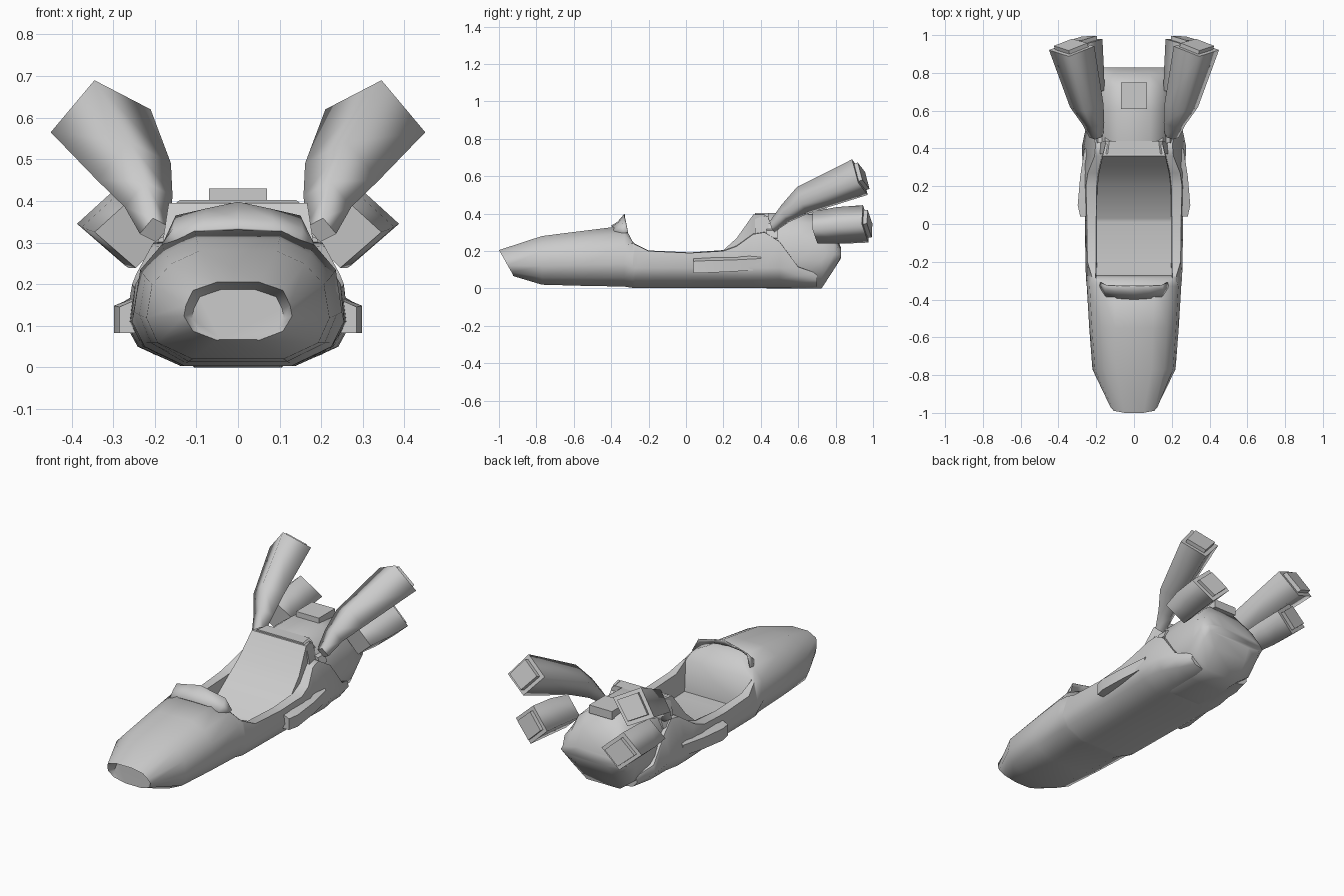
import bpy, bmesh, math
from mathutils import Vector

if "Cube" in bpy.data.objects:
    bpy.data.objects.remove(bpy.data.objects["Cube"])

grey = bpy.data.materials.new("hull grey")
grey.use_nodes = True
grey.diffuse_color = (0.6, 0.6, 0.6, 1)
grey.node_tree.nodes["Principled BSDF"].inputs["Base Color"].default_value = (0.6, 0.6, 0.6, 1)


def finish(name, bm, angle):
    """Turn a bmesh into a shaded object."""
    bmesh.ops.recalc_face_normals(bm, faces=bm.faces)
    mesh = bpy.data.meshes.new(name)
    bm.to_mesh(mesh)
    bm.free()
    mesh.materials.append(grey)
    ob = bpy.data.objects.new(name, mesh)
    bpy.context.collection.objects.link(ob)
    bpy.ops.object.select_all(action='DESELECT')
    ob.select_set(True)
    bpy.context.view_layer.objects.active = ob
    bpy.ops.object.shade_smooth_by_angle(angle=math.radians(angle))
    return ob


def loft(name, rings, angle=40, closed=True):
    """Skin a list of equal rings of points; cap the ends of closed rings."""
    bm = bmesh.new()
    rows = [[bm.verts.new(p) for p in ring] for ring in rings]
    n = len(rows[0])
    for a, b in zip(rows, rows[1:]):
        for i in range(n if closed else n - 1):
            j = (i + 1) % n
            bm.faces.new((a[i], a[j], b[j], b[i]))
    if closed:
        bm.faces.new(rows[0])
        bm.faces.new(rows[-1])
    return finish(name, bm, angle)


def mirrored(half, y):
    """Ring at depth y from right-hand (x, z) points."""
    return [(x, y, z) for x, z in half] + [(-x, y, z) for x, z in reversed(half)]


def section(y, w, b, t):
    """Rounded closed body section: half width, bottom and top."""
    h = t - b
    return mirrored([(.5 * w, b), (.88 * w, b + .15 * h), (w, b + .38 * h),
                     (.94 * w, b + .69 * h), (.73 * w, b + .88 * h), (.42 * w, t)], y)


def tub(y, w, rim, inner, floor):
    """Open cockpit section; the sides lean in as the rim rises."""
    low = min(.11, rim * .6)
    lean = w * (.96 - max(0, rim - .2) * 2.2)
    return mirrored([(.5 * w, .003), (.88 * w, low * .45), (w, low),
                     (lean, rim), (inner, rim + .003), (inner * .98, floor)], y)


def nose():
    """Slanted oval nose ring around a smaller upright recessed face."""
    half = [(.05, .065), (.108, .087), (.13, .123), (.125, .15), (.108, .185), (.05, .205)]
    lip = [(x, -1 + (.205 - z) * .57, z) for x, y, z in mirrored(half, 0)]
    face = [(x * .85, -.925, .127 + (z - .135) * .85) for x, y, z in lip]
    return [face, lip]


# Hull with recessed nose opening, hood, dash ledge, cockpit and rising seat back
loft("hull", nose() + [
    section(-.77, .22, .02, .28), section(-.55, .237, .014, .308),
    section(-.33, .25, .01, .335),
    tub(-.285, .255, .24, .205, .25), tub(-.272, .255, .235, .203, .08),
    tub(-.2, .257, .2, .2, .08), tub(.01, .26, .19, .2, .075),
    tub(.03, .26, .19, .2, .08), tub(.2, .265, .2, .198, .205),
    tub(.27, .27, .225, .19, .268), tub(.36, .274, .29, .17, .395),
    tub(.42, .274, .3, .155, .395), tub(.5, .257, .25, .16, .3),
    tub(.6, .23, .115, .16, .13), tub(.7, .19, .08, .13, .07)], 50)

# Rounded engine housing at the back
loft("rear_housing", [
    section(.4, .195, .004, .395), section(.44, .205, 0, .402),
    section(.6, .21, 0, .402), section(.725, .205, 0, .39),
    section(.79, .205, .1, .31), section(.828, .19, .16, .22)], 60)

# Flat-sided shoulder behind the seat
loft("seat_cowl", [
    mirrored([(.19, .2), (.18, .3), (.162, .385), (.14, .402)], .37),
    mirrored([(.19, .2), (.175, .3), (.15, .385), (.13, .402)], .44)], 30)

# Curved windscreen lip at the end of the hood
rows = [[(.18, -.34, .295), (.15, -.385, .308), (.08, -.395, .331)],
        [(.182, -.325, .298), (.155, -.35, .335), (.085, -.36, .354)],
        [(.18, -.31, .3), (.15, -.325, .365), (.075, -.33, .382)]]
mids = [(0, -.4, .335), (0, -.365, .358), (0, -.33, .398)]
screen = loft("windscreen", [r + [m] + [(-x, y, z) for x, y, z in reversed(r)]
                             for r, m in zip(rows, mids)], 60, closed=False)
solid = screen.modifiers.new("thickness", 'SOLIDIFY')
solid.thickness = .006

# Small hatch block on the rear housing
bm = bmesh.new()
bmesh.ops.create_cube(bm, size=1)
bmesh.ops.scale(bm, vec=(.14, .14, .045), verts=bm.verts)
bmesh.ops.translate(bm, vec=(0, .68, .407), verts=bm.verts)
finish("top_hatch", bm, 30)

UPPER = [(-.12, .025), (.015, .095), (.12, -.03), (-.01, -.095)]
LOWER = [(-.11, 0), (0, .1), (.11, 0), (-.005, -.1)]


def quad(side, corners, centre, r, tilt):
    """Tilted four-cornered thruster section."""
    cx, cy, cz = centre
    return [(side * (cx + dx * r), cy - r * (tilt * dz + .18 * dx), cz + dz * r)
            for dx, dz in corners]


def thruster(name, side, corners, path, tilt):
    """Soft four-sided tube with flat ends and a square nozzle plate."""
    tube = loft(name, [quad(side, corners, c, r, tilt) for c, r in path], 140)
    for poly in tube.data.polygons:
        poly.use_smooth = poly.index < 4 * (len(path) - 1)
    end, r = Vector(path[-1][0]), path[-1][1]
    axis = (end - Vector(path[-2][0])).normalized()
    loft(name + "_nozzle", [quad(side, corners, end + axis * d, r * .74, tilt)
                            for d in (-.02, .022)], 30)


for side, label in ((1, "left"), (-1, "right")):
    thruster("upper_thruster_" + label, side, UPPER,
             [((.2, .46, .33), .3), ((.215, .53, .4), .48),
              ((.25, .625, .472), .74), ((.33, .93, .595), 1)], .42)
    thruster("lower_thruster_" + label, side, LOWER,
             [((.25, .69, .325), .86), ((.268, .82, .337), .98),
              ((.277, .96, .345), 1)], .14)
    # Side intake blended into the hull flank
    loft("side_intake_" + label, [
        [(side * x, y, z) for x, z in ((.23, lo), (out, lo), (out, hi), (.23, hi + .025))]
        for y, out, lo, hi in ((.04, .285, .083, .145), (.1, .298, .083, .148),
                               (.25, .285, .09, .152), (.4, .262, .1, .16))], 35)
    # Bracket joining the upper thruster to the shoulder
    loft("thruster_bracket_" + label, [
        [(side * x, y, z) for x, z in ((.15, .25), (.205, .27), (.19, .31), (.15, .325))]
        for y in (.43, .49)], 30)
